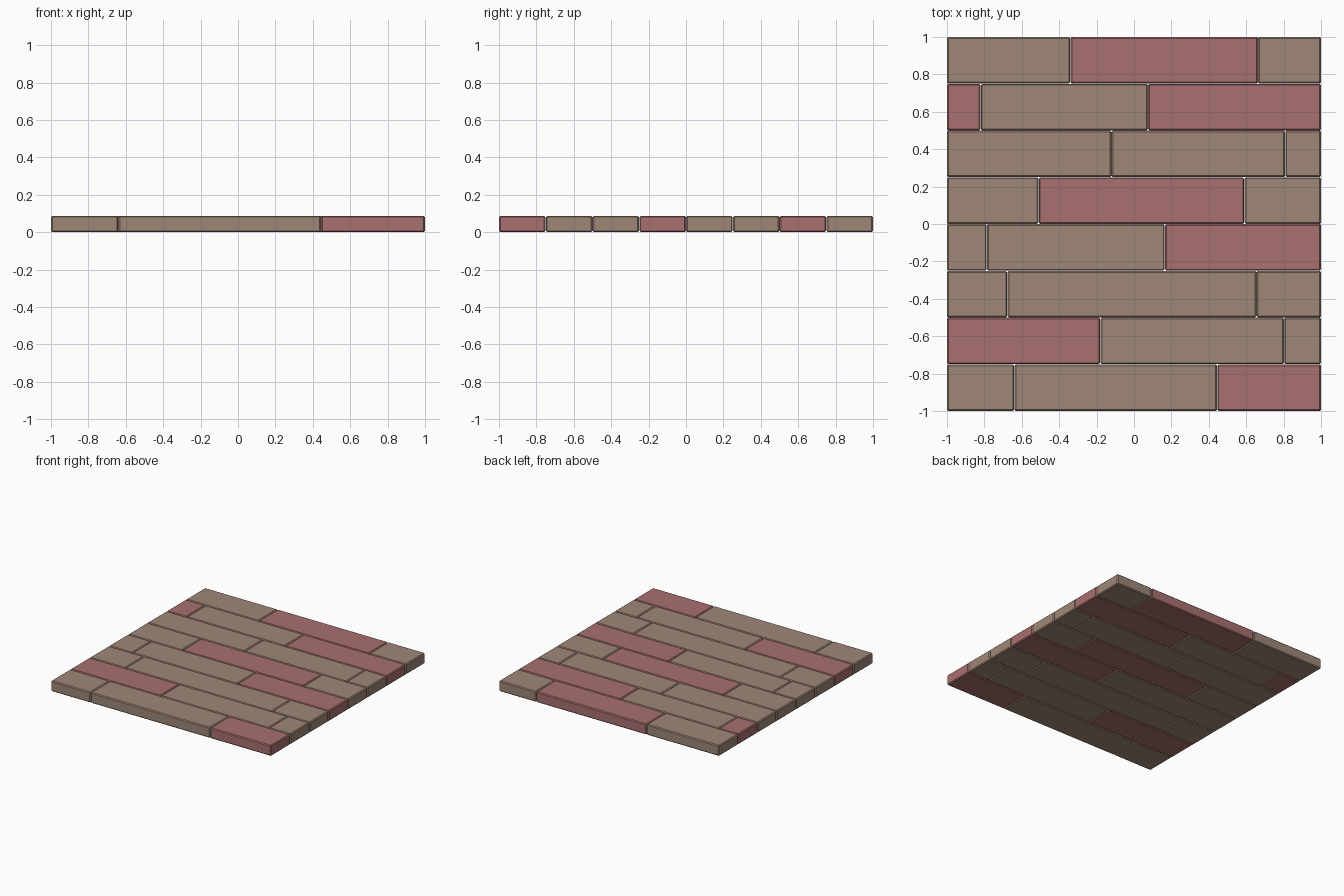
import bpy

if "Cube" in bpy.data.objects:
    bpy.data.objects.remove(bpy.data.objects["Cube"])

HEIGHT = 0.087
ROW = 0.25
GAP = 0.001


def material(name, rgb):
    m = bpy.data.materials.new(name)
    m.diffuse_color = (*rgb, 1)
    m.use_nodes = True
    m.node_tree.nodes["Principled BSDF"].inputs["Base Color"].default_value = m.diffuse_color
    return m


MATS = {"T": material("tan wood", (0.35, 0.245, 0.185)),
        "R": material("red wood", (0.40, 0.16, 0.16))}

# each row, front to back: two joints along x and the three plank colours
ROWS = [(-0.64, 0.445, "TTR"), (-0.18, 0.803, "RTT"),
        (-0.677, 0.655, "TTT"), (-0.787, 0.165, "TTR"),
        (-0.51, 0.59, "TRT"), (-0.12, 0.808, "TTT"),
        (-0.82, 0.075, "RTR"), (-0.34, 0.663, "TRT")]


def plank(name, x0, x1, y0, y1, mat):
    # box with a narrow chamfer on every edge
    bpy.ops.mesh.primitive_cube_add(
        size=1, location=((x0 + x1) / 2, (y0 + y1) / 2, HEIGHT / 2))
    ob = bpy.context.object
    ob.name = name
    ob.scale = (x1 - x0, y1 - y0, HEIGHT)
    bpy.ops.object.transform_apply(location=False, rotation=False, scale=True)
    ob.data.materials.append(mat)
    bevel = ob.modifiers.new("chamfer", "BEVEL")
    bevel.width = 0.007
    bevel.segments = 1


for r, (a, b, colours) in enumerate(ROWS):
    xs = [-1, a, b, 1]
    y = -1 + r * ROW
    for i, c in enumerate(colours):
        # leave a hairline gap only between neighbours
        plank(f"plank_row{r + 1}_{i + 1}",
              xs[i] + (GAP if i > 0 else 0), xs[i + 1] - (GAP if i < 2 else 0),
              y + (GAP if r > 0 else 0), y + ROW - (GAP if r < 7 else 0), MATS[c])
